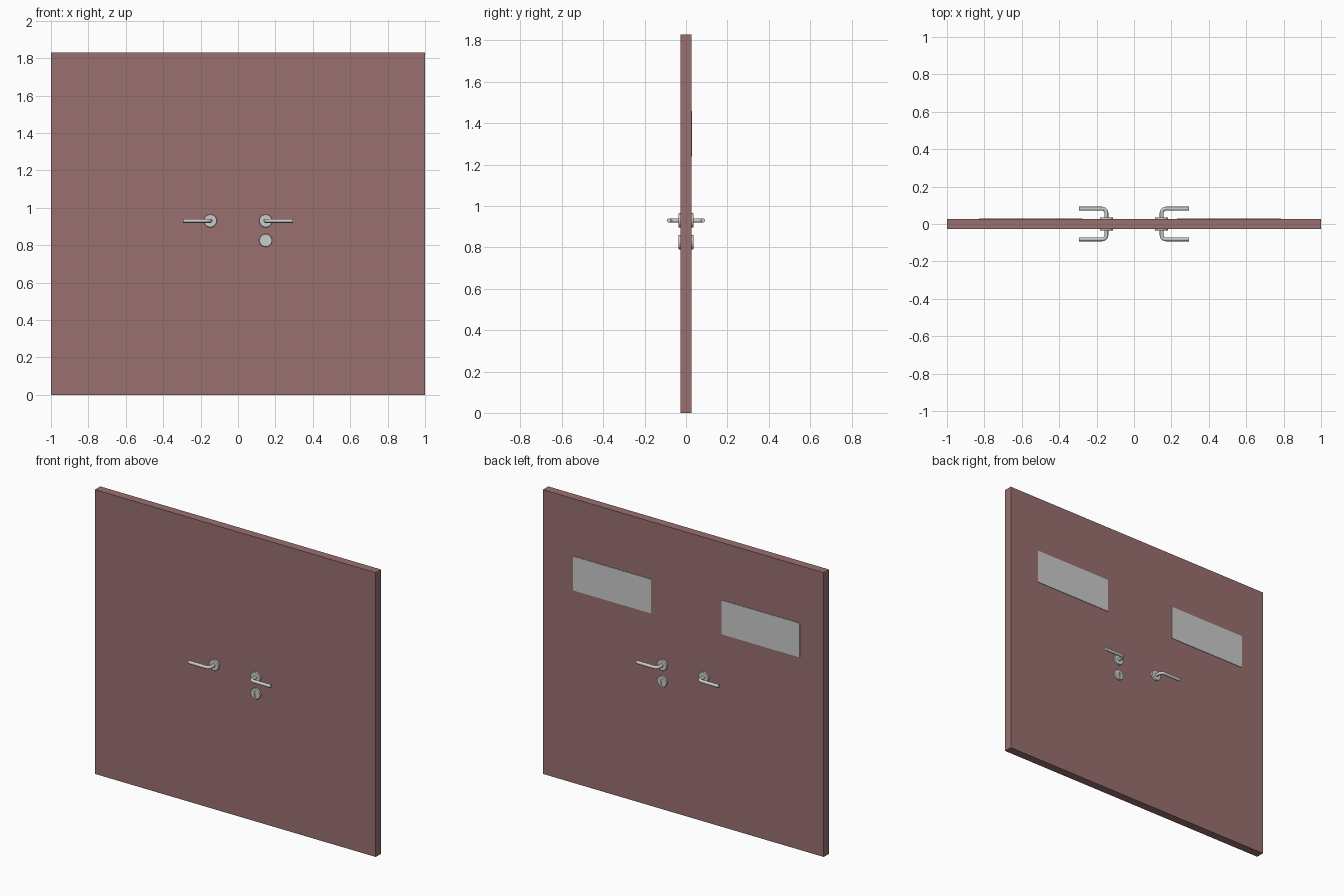
import bpy, bmesh, math
from mathutils import Matrix, Vector

if "Cube" in bpy.data.objects:
    bpy.data.objects.remove(bpy.data.objects["Cube"])

HALF = 0.027            # half thickness of the slab
HANDLE_Z, LOCK_Z, HANDLE_X = 0.93, 0.825, 0.148


def add_object(name, bm, smooth=False):
    bmesh.ops.recalc_face_normals(bm, faces=bm.faces)
    mesh = bpy.data.meshes.new(name)
    bm.to_mesh(mesh)
    bm.free()
    obj = bpy.data.objects.new(name, mesh)
    bpy.context.collection.objects.link(obj)
    if smooth:
        bpy.ops.object.select_all(action='DESELECT')
        obj.select_set(True)
        bpy.context.view_layer.objects.active = obj
        bpy.ops.object.shade_smooth_by_angle(angle=math.radians(35))
    return obj


def box(name, lo, hi):
    lo, hi = Vector(lo), Vector(hi)
    bm = bmesh.new()
    bmesh.ops.create_cube(bm, size=1, matrix=Matrix.Translation((lo + hi) / 2)
                          @ Matrix.Diagonal((*(hi - lo), 1)))
    return add_object(name, bm)


def lathe(name, x, z, side, profile, steps=32):
    """Spin (radius, distance from door centre) points about the y axis."""
    bm = bmesh.new()
    verts = [bm.verts.new((x + r, side * d, z)) for r, d in profile]
    edges = [bm.edges.new(p) for p in zip(verts, verts[1:])]
    bmesh.ops.spin(bm, geom=verts + edges, cent=(x, 0, z), axis=(0, 1, 0),
                   angle=2 * math.pi, steps=steps)
    bmesh.ops.remove_doubles(bm, verts=bm.verts, dist=1e-5)
    return add_object(name, bm, True)


def lever(name, sx, side, radius=0.0105, sides=16):
    """Round bar: out of the door, through a bend, then sideways."""
    bend, reach = 0.022, 0.082
    path = [((0, HALF), 0)]
    for i in range(7):
        a = math.pi / 2 * i / 6
        path.append(((bend * (1 - math.cos(a)), reach - bend + bend * math.sin(a)), a))
    path.append(((0.145, reach), math.pi / 2))
    bm = bmesh.new()
    rings = []
    for (u, v), a in path:
        ring = []
        for k in range(sides):
            t = 2 * math.pi * k / sides
            c, s = radius * math.cos(t), radius * math.sin(t)
            ring.append(bm.verts.new((sx * (HANDLE_X + u + c * math.cos(a)),
                                      side * (v - c * math.sin(a)), HANDLE_Z + s)))
        rings.append(ring)
    for a, b in zip(rings, rings[1:]):
        for k in range(sides):
            n = (k + 1) % sides
            bm.faces.new((a[k], a[n], b[n], b[k]))
    bm.faces.new(rings[0])
    bm.faces.new(rings[-1])
    return add_object(name, bm, True)


def keyhole_cutter(name, side):
    """Round-topped slot used to cut the lock rosette."""
    bm = bmesh.new()
    r, w, drop = 0.010, 0.005, 0.022
    a0 = math.asin(w / r)
    pts = [(r * math.sin(a), -r * math.cos(a) + 0.008)
           for a in [a0 + (2 * math.pi - 2 * a0) * i / 20 for i in range(21)]]
    pts += [(-w, -drop), (w, -drop)]
    face = bm.faces.new([bm.verts.new((HANDLE_X + u, side * 0.031, LOCK_Z + v)) for u, v in pts])
    ext = bmesh.ops.extrude_face_region(bm, geom=[face])['geom']
    bmesh.ops.translate(bm, vec=(0, side * 0.02, 0),
                        verts=[v for v in ext if isinstance(v, bmesh.types.BMVert)])
    cutter = add_object(name, bm)
    cutter.hide_render = True
    cutter.hide_set(True)
    return cutter


# Door slab
slab = box("door_slab", (-1, -HALF, 0), (1, HALF, 1.83))
brown = bpy.data.materials.new("brown_paint")
brown.diffuse_color = (0.32, 0.16, 0.16, 1)
brown.use_nodes = True
brown.node_tree.nodes["Principled BSDF"].inputs["Base Color"].default_value = brown.diffuse_color
slab.data.materials.append(brown)

# Panels on the back face
for name, x0, x1 in (("left_panel", -0.83, -0.275), ("right_panel", 0.23, 0.785)):
    box(name, (x0, HALF - 0.004, 1.24), (x1, HALF + 0.003, 1.46))

# Handles, and one lock, on both faces
ROSETTE = [(0, 0.02), (0.035, 0.02), (0.035, 0.033), (0.033, 0.036), (0, 0.036)]
for face, side in (("front", -1), ("back", 1)):
    for hand, sx in (("left", -1), ("right", 1)):
        lathe(f"{face}_{hand}_rosette", sx * HANDLE_X, HANDLE_Z, side, ROSETTE)
        lever(f"{face}_{hand}_lever", sx, side)
    lock = lathe(f"{face}_lock_rosette", HANDLE_X, LOCK_Z, side, ROSETTE)
    cut = lock.modifiers.new("keyhole", 'BOOLEAN')
    cut.object = keyhole_cutter(f"{face}_keyhole_cutter", side)
    # Lock barrel with a raised key slot
    lathe(f"{face}_lock_barrel", HANDLE_X, LOCK_Z + 0.008, side,
          [(0, 0.025), (0.0085, 0.025), (0.0085, 0.0345), (0, 0.0345)], 20)
